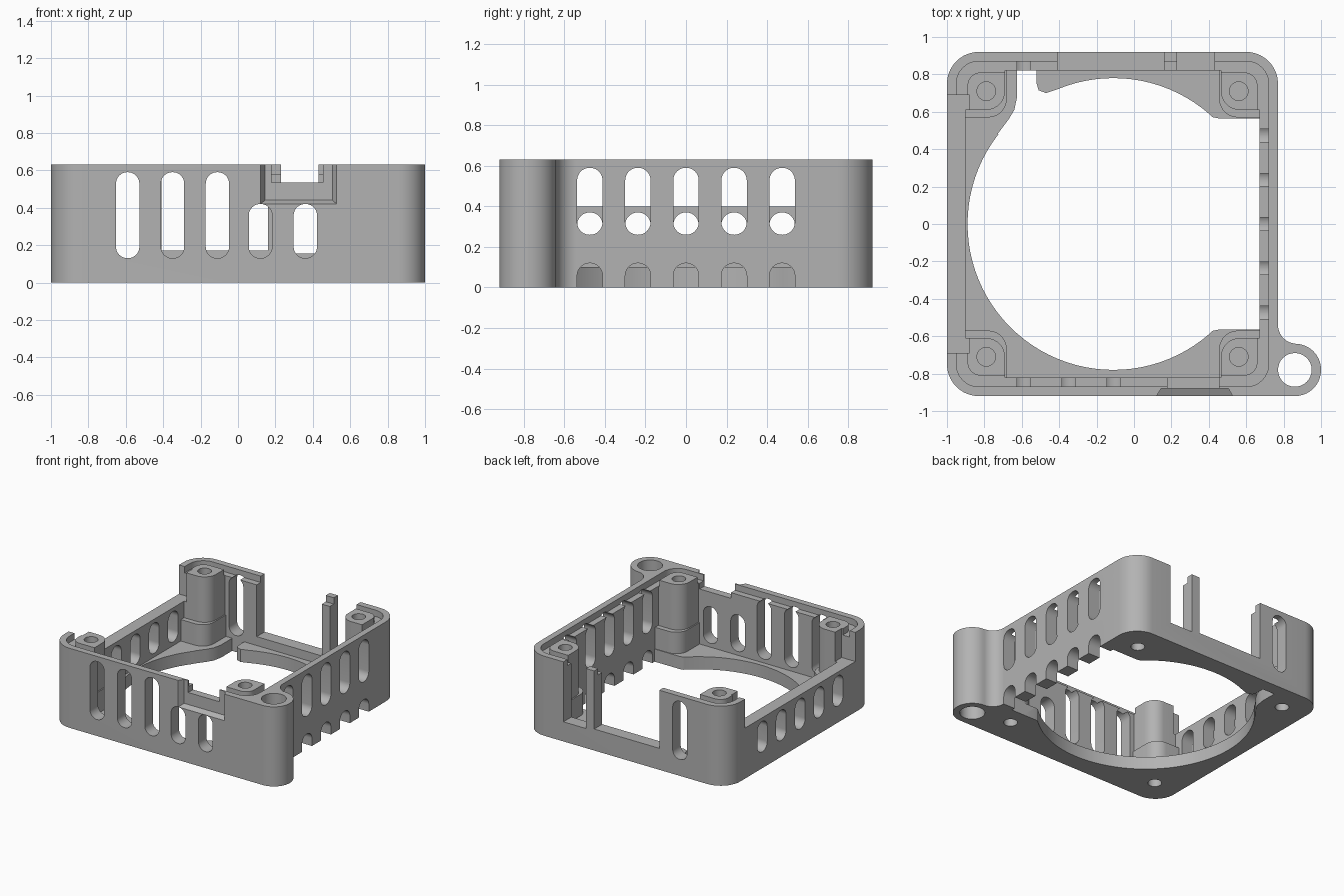
import bpy, bmesh, math
from mathutils import Vector

cube = bpy.data.objects.get("Cube")
if cube:
    bpy.data.objects.remove(cube, do_unlink=True)

grey = bpy.data.materials.new("grey_plastic")
grey.use_nodes = True
COLOR = (0.45, 0.45, 0.45, 1)
grey.diffuse_color = COLOR
grey.node_tree.nodes["Principled BSDF"].inputs["Base Color"].default_value = COLOR


def rounded(corners, steps=10):
    """Outline from (u, v) or (u, v, radius) corners."""
    out = []
    n = len(corners)
    for i, c in enumerate(corners):
        p = Vector(c[:2])
        r = c[2] if len(c) > 2 else 0
        if not r:
            out.append(p)
            continue
        a = (Vector(corners[i - 1][:2]) - p).normalized()
        b = (Vector(corners[(i + 1) % n][:2]) - p).normalized()
        center = p + (a + b) * r
        for k in range(steps + 1):
            t = k / steps * math.pi / 2
            out.append(center - b * r * math.cos(t) - a * r * math.sin(t))
    return out


def rect(u0, u1, v0, v1, r=0):
    return rounded([(u0, v0, r), (u1, v0, r), (u1, v1, r), (u0, v1, r)])


def prism(name, outline, lo, hi, axis="z", end_outline=None):
    """Extrude an outline along an axis, optionally tapering to a second one."""
    place = {"z": lambda p, w: (p[0], p[1], w),
             "y": lambda p, w: (p[0], w, p[1]),
             "x": lambda p, w: (w, p[0], p[1])}[axis]
    bm = bmesh.new()
    a = [bm.verts.new(place(p, lo)) for p in outline]
    b = [bm.verts.new(place(p, hi)) for p in (end_outline or outline)]
    bm.faces.new(a)
    bm.faces.new(b)
    for i in range(len(a)):
        j = (i + 1) % len(a)
        bm.faces.new((a[i], a[j], b[j], b[i]))
    bmesh.ops.recalc_face_normals(bm, faces=bm.faces)
    mesh = bpy.data.meshes.new(name)
    bm.to_mesh(mesh)
    bm.free()
    obj = bpy.data.objects.new(name, mesh)
    bpy.context.collection.objects.link(obj)
    mesh.materials.append(grey)
    return obj


def subtract(obj, cutter):
    mod = obj.modifiers.new("cut", "BOOLEAN")
    mod.operation = "DIFFERENCE"
    mod.solver = "EXACT"
    mod.object = cutter
    cutter.hide_render = True
    bpy.context.view_layer.objects.active = obj
    bpy.ops.object.modifier_apply(modifier=mod.name)
    bpy.data.objects.remove(cutter, do_unlink=True)


def cut(outline, lo, hi, axis="z", end_outline=None):
    subtract(case, prism("cutter", outline, lo, hi, axis, end_outline))


def cavity(xl, xr, y):
    """Inside outline that leaves a rounded screw pillar in each corner."""
    r = 0.1
    return rounded([(-.9, -y), (xl, -y, r), (xl, -.82), (xr, -.82), (xr, -y, r), (.67, -y),
                    (.67, y), (xr, y, r), (xr, .82), (xl, .82), (xl, y, r), (-.9, y)])


def circle(x, y, r, n=32):
    return [(x + r * math.cos(math.tau * i / n), y + r * math.sin(math.tau * i / n))
            for i in range(n)]


# outer body with hinge tab at one corner
case = prism("case_shell", rounded([
    (-1, -.92, .17), (1, -.92, .139), (1, -.64, .139), (.77, -.64, .1),
    (.77, .92, .17), (-1, .92, .17)]), 0, .63)
cut(circle(.86, -.78, .09), -.1, .8)

# interior, with wider pillar feet
cut(cavity(-.69, .465, .61), .27, .8)
cut(cavity(-.68, .455, .57), .1, .3)

# stepped rim for the lid
rim = prism("rim_cutter", rect(-.95, .72, -.87, .87, .12), .58, .8)
subtract(rim, prism("rim_core", rect(-.89, .66, -.81, .81, .07), .5, .9))
subtract(case, rim)

# fan opening in the floor, with side relief and cable gap
cut(circle(-.11, 0, .78, 96), -.1, .15)
cut([(.67, -.565), (.67, .565), (.45, .565), (.4, .575), (.34, .63), (.3, .6),
     (.3, -.6), (.34, -.63), (.4, -.575), (.45, -.565)], -.1, .15)
cut([(-.625, .82), (-.625, .68), (-.64, .61), (-.67, .56), (-.73, .48), (-.4, .48),
     (-.41, .72), (-.47, .7), (-.51, .715), (-.52, .75), (-.52, .82)], -.1, .15)

# screw holes
for x in (-.79, .56):
    for y in (-.71, .71):
        cut(circle(x, y, .05), .3, .8)
        cut(circle(x, y, .05), -.1, .15)

# lowered left wall and back wall openings
cut(rect(-.69, .69, .4, .8), -1.1, -.88, "x")
cut(rect(-.41, .16, .17, .8), .815, 1, "y")
cut(rect(.23, .43, .155, .8), .815, 1, "y")

# vent slots
W = .0625
for x, top in ((-.59, .59), (-.35, .59), (-.11, .59), (.12, .42), (.36, .42)):
    cut(rect(x - W, x + W, .13, top, W - .001), -1, -.8, "y")
cut(rect(-.59 - W, -.59 + W, .13, .59, W - .001), .8, 1, "y")
for i in range(-2, 3):
    y = i * .237
    cut(rect(y - W, y + W, .26, .59, W - .001), .6, .85, "x")
    cut(rect(y - W, y + W, -.1, .12, W - .001), .6, .85, "x")
    cut(rect(y - W, y + W, .13, .37, W - .001), -1.1, -.85, "x")

# bevelled connector recess and port in the front wall
cut(rect(.095, .55, .4, .8), -.96, -.88, "y", rect(.145, .505, .44, .8))
cut(rect(.18, .455, .535, .8), -1, -.8, "y")

# smooth curved walls, keep edges crisp
bpy.ops.object.select_all(action="DESELECT")
case.select_set(True)
bpy.context.view_layer.objects.active = case
bpy.ops.object.shade_smooth_by_angle(angle=math.radians(30))
